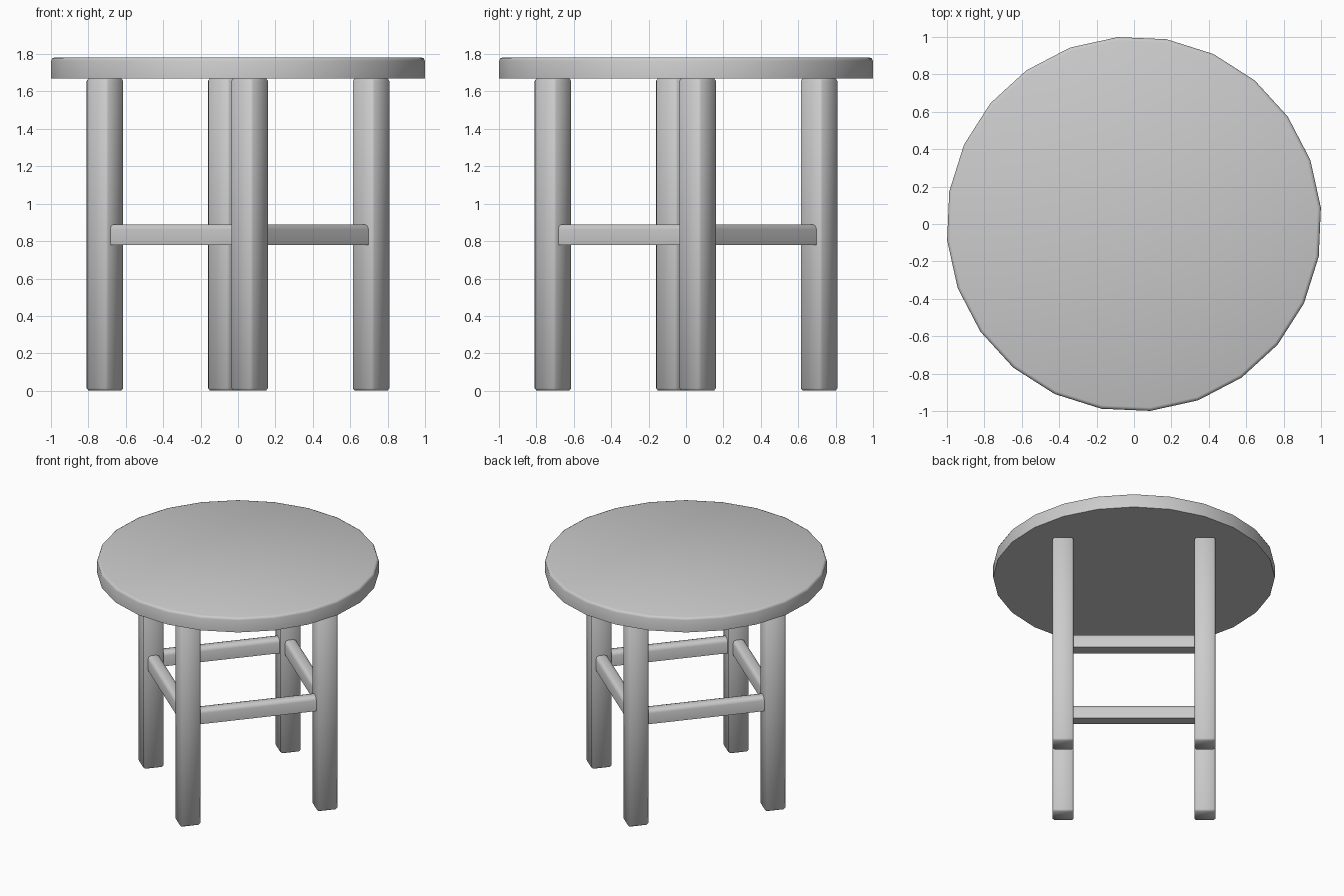
import bpy, bmesh
from math import radians, pi
from mathutils import Matrix

if "Cube" in bpy.data.objects:
    bpy.data.objects.remove(bpy.data.objects["Cube"])

TURN = radians(5)          # whole stool is turned slightly
HALF = 0.505               # leg centre offset in the stool's own frame
LEG = 0.15                 # leg thickness
RAIL_Z = (0.78, 0.89)


def finish(name, bm, matrix):
    bm.transform(matrix)
    bmesh.ops.recalc_face_normals(bm, faces=bm.faces[:])
    mesh = bpy.data.meshes.new(name)
    bm.to_mesh(mesh)
    bm.free()
    obj = bpy.data.objects.new(name, mesh)
    bpy.context.collection.objects.link(obj)
    bpy.ops.object.select_all(action='DESELECT')
    obj.select_set(True)
    bpy.context.view_layer.objects.active = obj
    bpy.ops.object.shade_smooth_by_angle(angle=radians(60))
    return obj


def box(sx, sy, z0, z1, x, y):
    bm = bmesh.new()
    bmesh.ops.create_cube(bm, size=1, matrix=Matrix.Translation((x, y, (z0 + z1) / 2))
                          @ Matrix.Diagonal((sx, sy, z1 - z0, 1)))
    return bm


def bevel(bm, edges, width, segments):
    bmesh.ops.bevel(bm, geom=edges, offset=width, segments=segments,
                    profile=0.5, affect='EDGES')


def top_edges(bm, z):
    return [e for e in bm.edges if all(v.co.z > z - 1e-4 for v in e.verts)]


# Seat: 24-sided disc, eased on the top rim only
bm = bmesh.new()
bmesh.ops.create_cone(bm, cap_ends=True, segments=24, radius1=1.003, radius2=1.003,
                      depth=0.112, matrix=Matrix.Translation((0, 0, 1.726)))
bevel(bm, top_edges(bm, 1.782), 0.018, 2)
finish("seat", bm, Matrix.Rotation(TURN, 4, 'Z'))

# Legs and rails repeat four times around the centre
for i, side in enumerate(("front", "right", "back", "left")):
    turn = Matrix.Rotation(TURN - pi / 4 + i * pi / 2, 4, 'Z')

    # Square leg with chamfered edges
    bm = box(LEG, LEG, 0, 1.67, HALF, HALF)
    bevel(bm, bm.edges[:], 0.013, 1)
    finish(side + "_leg", bm, turn)

    # Rail between neighbouring legs, rounded on its long top edges
    bm = box(2 * HALF - LEG, 0.09, *RAIL_Z, 0, HALF)
    long_edges = [e for e in top_edges(bm, RAIL_Z[1])
                  if abs(e.verts[0].co.x - e.verts[1].co.x) > 0.5]
    bevel(bm, long_edges, 0.028, 2)
    finish(side + "_rail", bm, turn)
